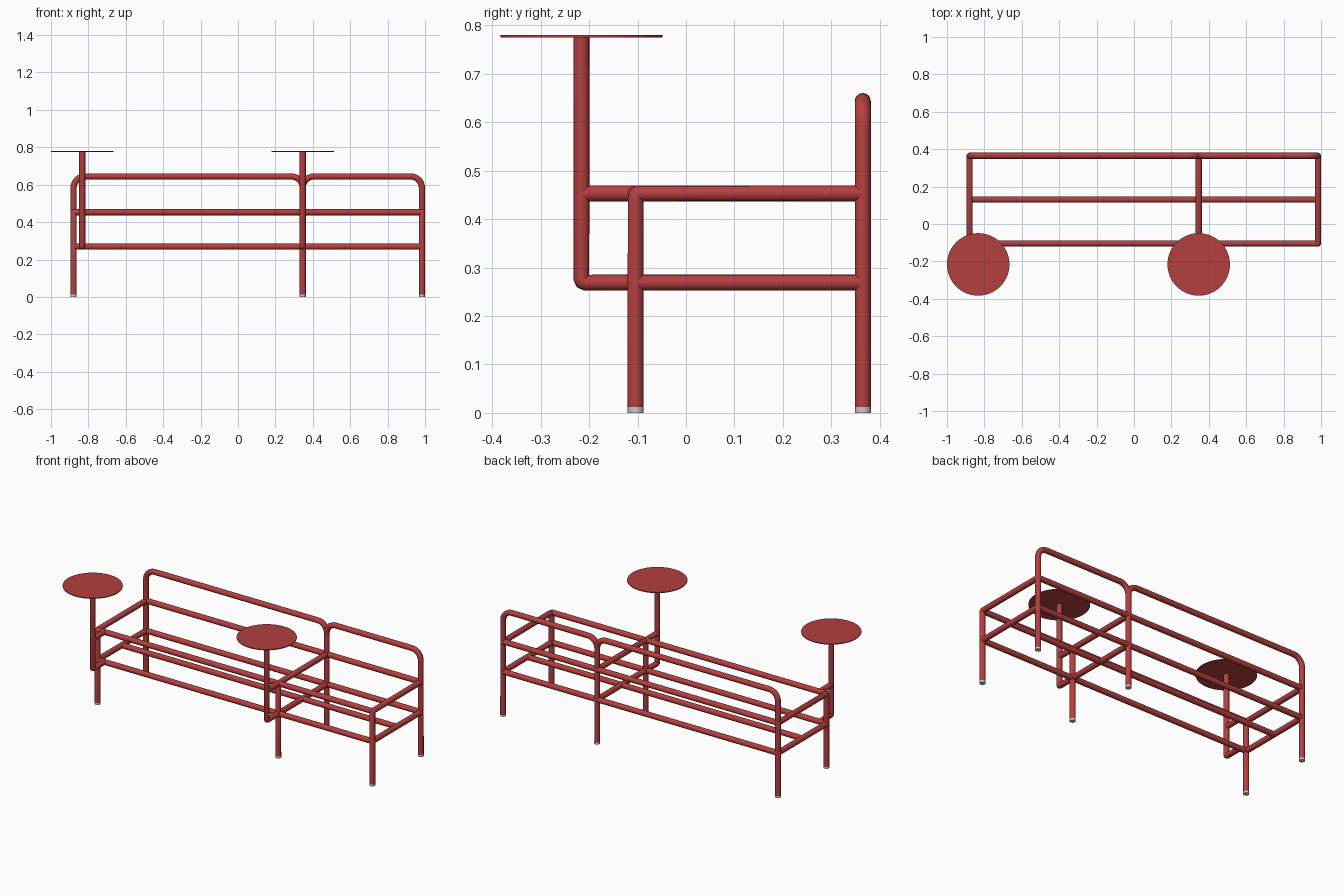
import bpy
import math
from mathutils import Vector

if "Cube" in bpy.data.objects:
    bpy.data.objects.remove(bpy.data.objects["Cube"])

R = 0.0165                               # tube radius
XL, XM, XR = -0.879, 0.346, 0.983        # leg stations along the bench
YF, YB, YP = -0.104, 0.365, -0.216       # front legs, back legs, table posts
Z_LOW, Z_SEAT, Z_TOP = 0.269, 0.453, 0.644
FOOT = 0.012
PLATE_R = 0.167

red = bpy.data.materials.new("red_paint")
red.diffuse_color = (0.46, 0.05, 0.05, 1)
red.use_nodes = True
red.node_tree.nodes["Principled BSDF"].inputs["Base Color"].default_value = red.diffuse_color


def finish(ob, mat):
    bpy.ops.object.select_all(action='DESELECT')
    ob.select_set(True)
    bpy.context.view_layer.objects.active = ob
    if ob.type == 'CURVE':
        bpy.ops.object.convert(target='MESH')
        ob = bpy.context.object
    bpy.ops.object.shade_smooth_by_angle(angle=math.radians(40))
    if mat:
        ob.data.materials.clear()
        ob.data.materials.append(mat)
    return ob


def rounded(points, radius, steps):
    """Replace each inner corner of a right-angled path with an arc."""
    pts = [Vector(p) for p in points]
    out = [pts[0]]
    for a, b, c in zip(pts, pts[1:], pts[2:]):
        u, v = (a - b).normalized(), (c - b).normalized()
        centre = b + (u + v) * radius
        for i in range(steps + 1):
            t = math.pi / 2 * i / steps
            out.append(centre - v * radius * math.cos(t) - u * radius * math.sin(t))
    return out + [pts[-1]]


def tube(name, points, radius=0.0, steps=8):
    path = rounded(points, radius, steps) if radius else [Vector(p) for p in points]
    cu = bpy.data.curves.new(name, 'CURVE')
    cu.dimensions = '3D'
    cu.bevel_depth = R
    cu.bevel_resolution = 6
    cu.use_fill_caps = True
    sp = cu.splines.new('POLY')
    sp.points.add(len(path) - 1)
    for p, co in zip(sp.points, path):
        p.co = (*co, 1)
    ob = bpy.data.objects.new(name, cu)
    bpy.context.collection.objects.link(ob)
    return finish(ob, red)


def disc(name, loc, radius, depth, verts, mat):
    bpy.ops.mesh.primitive_cylinder_add(vertices=verts, radius=radius, depth=depth, location=loc)
    ob = bpy.context.object
    ob.name = name
    return finish(ob, mat)


# Backrest hoops, running down into the back legs
tube("back_hoop_long", [(XL, YB, FOOT), (XL, YB, Z_TOP), (XM, YB, Z_TOP), (XM, YB, FOOT)], 0.06)
tube("back_hoop_short", [(XM, YB, Z_TOP - 0.08), (XM, YB, Z_TOP), (XR, YB, Z_TOP), (XR, YB, FOOT)], 0.06)

# Cross frames: front leg bending into the seat bearer, plus lower bearer
for x in (XL, XM, XR):
    tube("front_leg_and_seat_bearer", [(x, YF, FOOT), (x, YF, Z_SEAT), (x, YB, Z_SEAT)], 0.008, 2)
    tube("lower_bearer", [(x, YF, Z_LOW), (x, YB, Z_LOW)])
    for y in (YF, YB):
        disc("foot_cap", (x, y, FOOT / 2), R, FOOT, 24, None)

# Long rails
for name, y, z in (("front_seat_rail", YF, Z_SEAT), ("back_seat_rail", YB, Z_SEAT),
                   ("front_low_rail", YF, Z_LOW), ("back_low_rail", YB, Z_LOW),
                   ("middle_low_rail", (YF + YB) / 2, Z_LOW)):
    tube(name, [(XL, y, z), (XR, y, z)])

# Side tables: bent post, upper brace and round plate
for x in (-1 + PLATE_R, XM):
    tube("table_post", [(x, YF, Z_LOW), (x, YP, Z_LOW), (x, YP, 0.776)], 0.008, 2)
    tube("table_brace", [(x, YP, Z_SEAT), (x, YF, Z_SEAT)])
    disc("table_plate", (x, YP, 0.778), PLATE_R, 0.005, 64, red)
